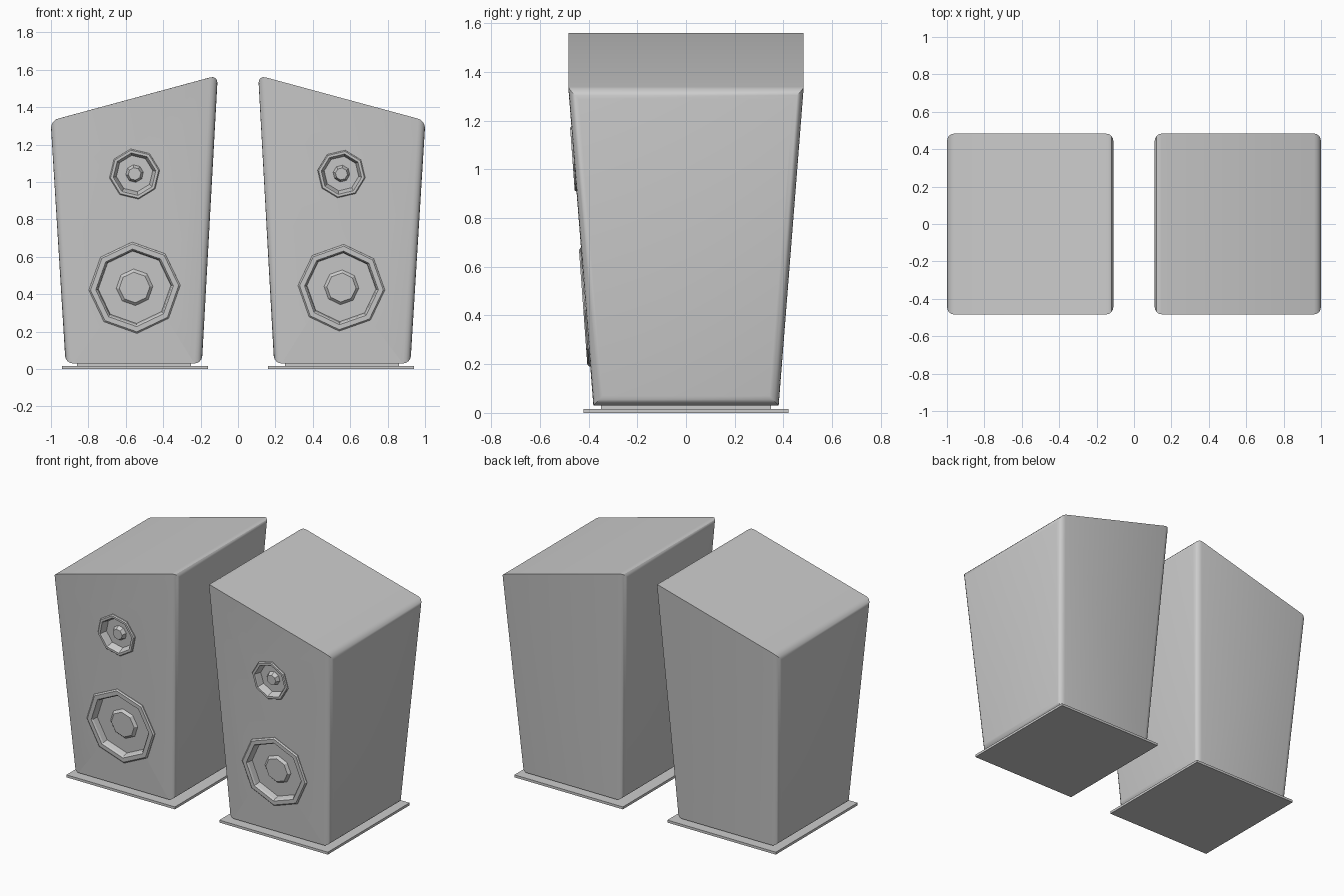
import bpy, bmesh
from math import sin, cos, pi, radians, atan2
from mathutils import Matrix, Vector

if "Cube" in bpy.data.objects:
    bpy.data.objects.remove(bpy.data.objects["Cube"])


def make_object(name, bm):
    bmesh.ops.recalc_face_normals(bm, faces=bm.faces)
    mesh = bpy.data.meshes.new(name)
    bm.to_mesh(mesh)
    bm.free()
    obj = bpy.data.objects.new(name, mesh)
    bpy.context.collection.objects.link(obj)
    return obj


def box(name, x0, x1, y, z0, z1):
    bm = bmesh.new()
    bmesh.ops.create_cube(bm, size=1)
    for v in bm.verts:
        v.co = ((x0 + x1) / 2 + v.co.x * (x1 - x0), v.co.y * 2 * y,
                z0 + (v.co.z + 0.5) * (z1 - z0))
    return make_object(name, bm)


def lathe(name, profile, matrix, turn, sides=8):
    """Revolve (radius, height) points; ends are closed with flat caps."""
    bm = bmesh.new()
    rings = []
    for r, h in profile:
        rings.append([bm.verts.new(matrix @ Vector((
            r * cos(turn + 2 * pi * i / sides),
            r * sin(turn + 2 * pi * i / sides), h))) for i in range(sides)])
    for a, b in zip(rings, rings[1:]):
        for i in range(sides):
            j = (i + 1) % sides
            bm.faces.new((a[i], a[j], b[j], b[i]))
    bm.faces.new(rings[0])
    bm.faces.new(rings[-1])
    return make_object(name, bm)


def cabinet(name, s):
    # Tapered body with a sloping top; front and back rims stay sharp
    outline = [(0.193, 0.03, 0.38), (0.922, 0.03, 0.38),
               (1.002, 1.328, 0.483), (0.108, 1.57, 0.483)]
    bm = bmesh.new()
    front = [bm.verts.new((s * x, -y, z)) for x, z, y in outline]
    back = [bm.verts.new((s * x, y, z)) for x, z, y in outline]
    bm.faces.new(front)
    bm.faces.new(back)
    for i in range(4):
        j = (i + 1) % 4
        bm.faces.new((front[i], front[j], back[j], back[i]))
    bmesh.ops.recalc_face_normals(bm, faces=bm.faces)
    edges = []
    for e in bm.edges:
        d = (e.verts[0].co - e.verts[1].co).normalized()
        if abs(d.x) < 0.5:
            edges.append(e)
    bmesh.ops.bevel(bm, geom=edges, offset=0.04, offset_type='OFFSET',
                    segments=4, profile=0.5, affect='EDGES')
    return make_object(name, bm)


TILT = atan2(0.103, 1.42)
WOOFER = [(0.245, -0.03), (0.245, 0.006), (0.236, 0.013), (0.208, 0.013),
          (0.2, 0.004), (0.19, -0.055), (0.125, -0.055), (0.082, -0.015)]
TWEETER = [(0.136, -0.03), (0.136, 0.007), (0.13, 0.013), (0.115, 0.013),
           (0.11, 0.005), (0.095, -0.04), (0.053, -0.04), (0.034, -0.005)]

for side, s, size in (("left", -1, 1.0), ("right", 1, 0.95)):
    # Base plate and pad under the cabinet
    xs = sorted((s * 0.16, s * 0.94))
    box(side + "_base_plate", xs[0], xs[1], 0.42, 0, 0.016)
    xs = sorted((s * 0.25, s * 0.86))
    box(side + "_base_pad", xs[0], xs[1], 0.35, 0.014, 0.034)

    body = cabinet(side + "_cabinet", s)

    # Drivers set into recesses in the front
    for part, profile, z, turn in (("woofer", WOOFER, 0.435, 3),
                                   ("tweeter", TWEETER, 1.043, 9)):
        y = -0.38 - (z - 0.03) * 0.103 / 1.42
        place = (Matrix.Translation((s * 0.553, y, z))
                 @ Matrix.Rotation(pi / 2 + TILT, 4, 'X'))
        scaled = [(r * size, h) for r, h in profile]
        lathe(f"{side}_{part}", scaled, place, radians(-s * turn))
        hole = profile[3][0] * size
        cutter = lathe(f"{side}_{part}_cutter", [(hole, -0.065), (hole, 0.08)],
                       place, radians(-s * turn))
        cutter.hide_render = True
        cutter.hide_set(True)
        mod = body.modifiers.new(part + "_recess", 'BOOLEAN')
        mod.operation = 'DIFFERENCE'
        mod.solver = 'EXACT'
        mod.object = cutter

    bpy.ops.object.select_all(action='DESELECT')
    body.select_set(True)
    bpy.context.view_layer.objects.active = body
    bpy.ops.object.shade_smooth_by_angle(angle=radians(30))
